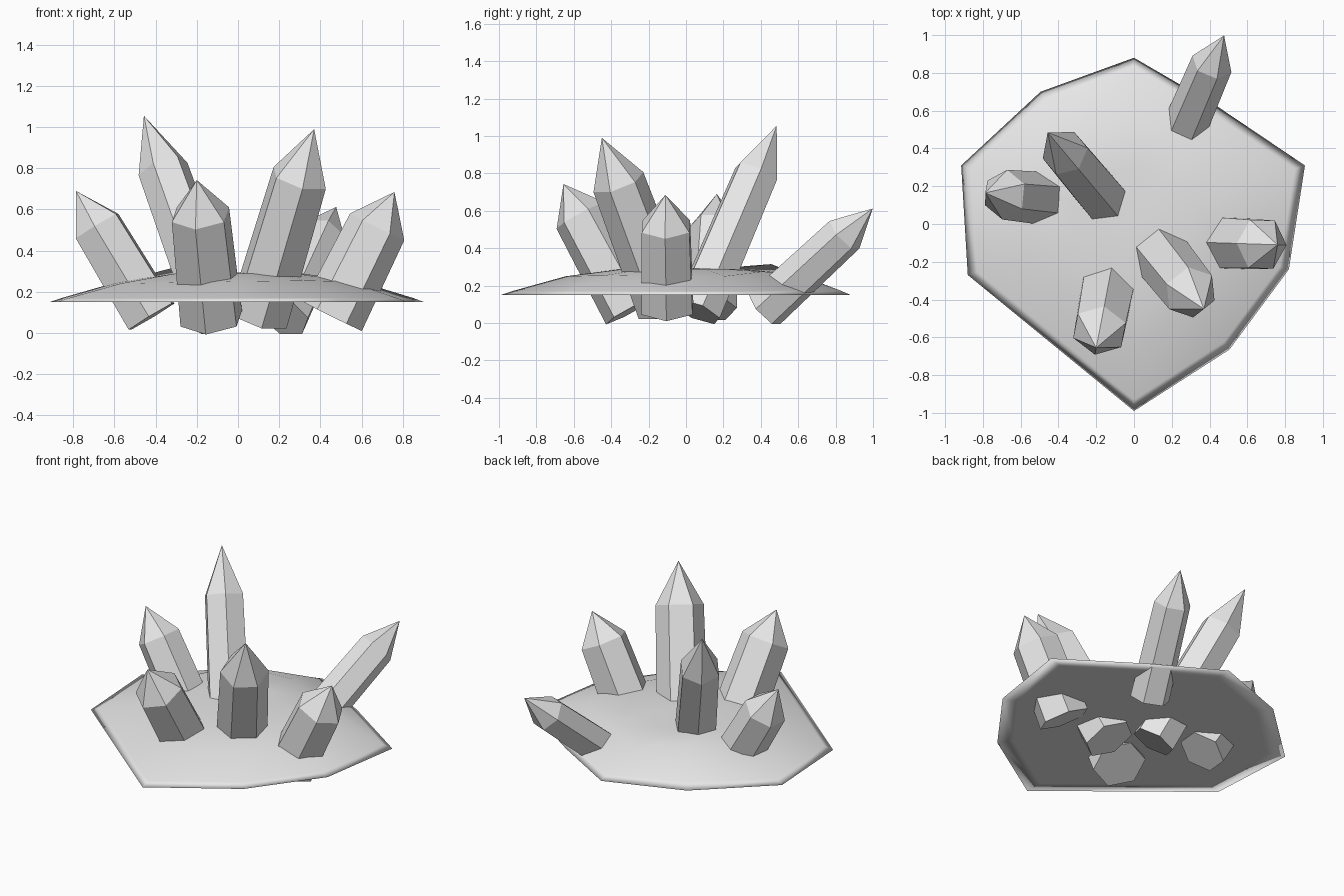
import bpy, bmesh, math
from mathutils import Vector

if "Cube" in bpy.data.objects:
    bpy.data.objects.remove(bpy.data.objects["Cube"])

stone = bpy.data.materials.new("pale_grey_stone")
stone.diffuse_color = (0.8, 0.8, 0.8, 1)
stone.use_nodes = True
stone.node_tree.nodes["Principled BSDF"].inputs["Base Color"].default_value = stone.diffuse_color


def finish(name, bm, smooth):
    bmesh.ops.recalc_face_normals(bm, faces=bm.faces)
    mesh = bpy.data.meshes.new(name)
    bm.to_mesh(mesh)
    bm.free()
    mesh.materials.append(stone)
    for p in mesh.polygons:
        p.use_smooth = smooth
    ob = bpy.data.objects.new(name, mesh)
    bpy.context.collection.objects.link(ob)
    return ob


def bridge(bm, a, b):
    n = len(a)
    for i in range(n):
        bm.faces.new((a[i], a[(i + 1) % n], b[(i + 1) % n], b[i]))


def fan(bm, ring, co):
    tip = bm.verts.new(co)
    for i in range(len(ring)):
        bm.faces.new((ring[i], ring[(i + 1) % len(ring)], tip))


# Rock base: irregular outline, low dome on top and flat underside
# each entry: outline x, y and height of the shoulder ring
outline = [(0, .88, .265), (-.495, .70, .315), (-.915, .31, .245),
           (-.88, -.27, .24), (0, -.99, .25), (.505, -.665, .255),
           (.82, -.24, .25), (.905, .31, .25), (.43, .63, .275)]
bm = bmesh.new()
rim = [bm.verts.new((x, y, .15)) for x, y, h in outline]
edge = [bm.verts.new((x * .94, y * .94, .15 + (h - .15) * .2)) for x, y, h in outline]
mid = [bm.verts.new((x * .65, y * .65, h)) for x, y, h in outline]
top = [bm.verts.new((x * .35, y * .35, .288)) for x, y, h in outline]
under = [bm.verts.new((x * .88, y * .88, .15)) for x, y, h in outline]
for a, b in ((under, rim), (rim, edge), (edge, mid), (mid, top)):
    bridge(bm, a, b)
fan(bm, top, (0, 0, .295))
bm.faces.new(under)
finish("rock_base", bm, True)


# Crystals: six-sided tapering shafts with a pointed tip
def crystal(name, base, tip, r, roll, shoulder):
    base, tip = Vector(base), Vector(tip)
    axis = (tip - base).normalized()
    side = axis.cross(Vector((0, 0, 1))).normalized()
    lean = side.cross(axis)
    bm = bmesh.new()

    def ring(centre, rad):
        return [bm.verts.new(centre + rad * (math.cos(a) * side + math.sin(a) * lean))
                for a in (math.radians(roll + 60 * i) for i in range(6))]
    low = ring(base, r)
    high = ring(base.lerp(tip, shoulder), r * .93)
    bridge(bm, low, high)
    fan(bm, high, tip)
    bm.faces.new(low)
    finish(name, bm, False)


crystal("tall_back_crystal", (-.10, .06, .06), (-.457, .485, 1.055), .135, 30, .74)
crystal("tall_front_crystal", (.10, -.11, .08), (.37, -.45, .99), .155, 0, .74)
crystal("left_crystal", (-.42, .13, .08), (-.787, .165, .69), .142, 0, .72)
crystal("front_crystal", (-.13, -.29, .07), (-.20, -.655, .743), .16, 30, .75)
crystal("right_crystal", (.46, -.10, .08), (.76, -.11, .685), .158, 30, .72)
crystal("leaning_back_crystal", (.23, .42, .075), (.477, .998, .612), .12, 0, .74)
